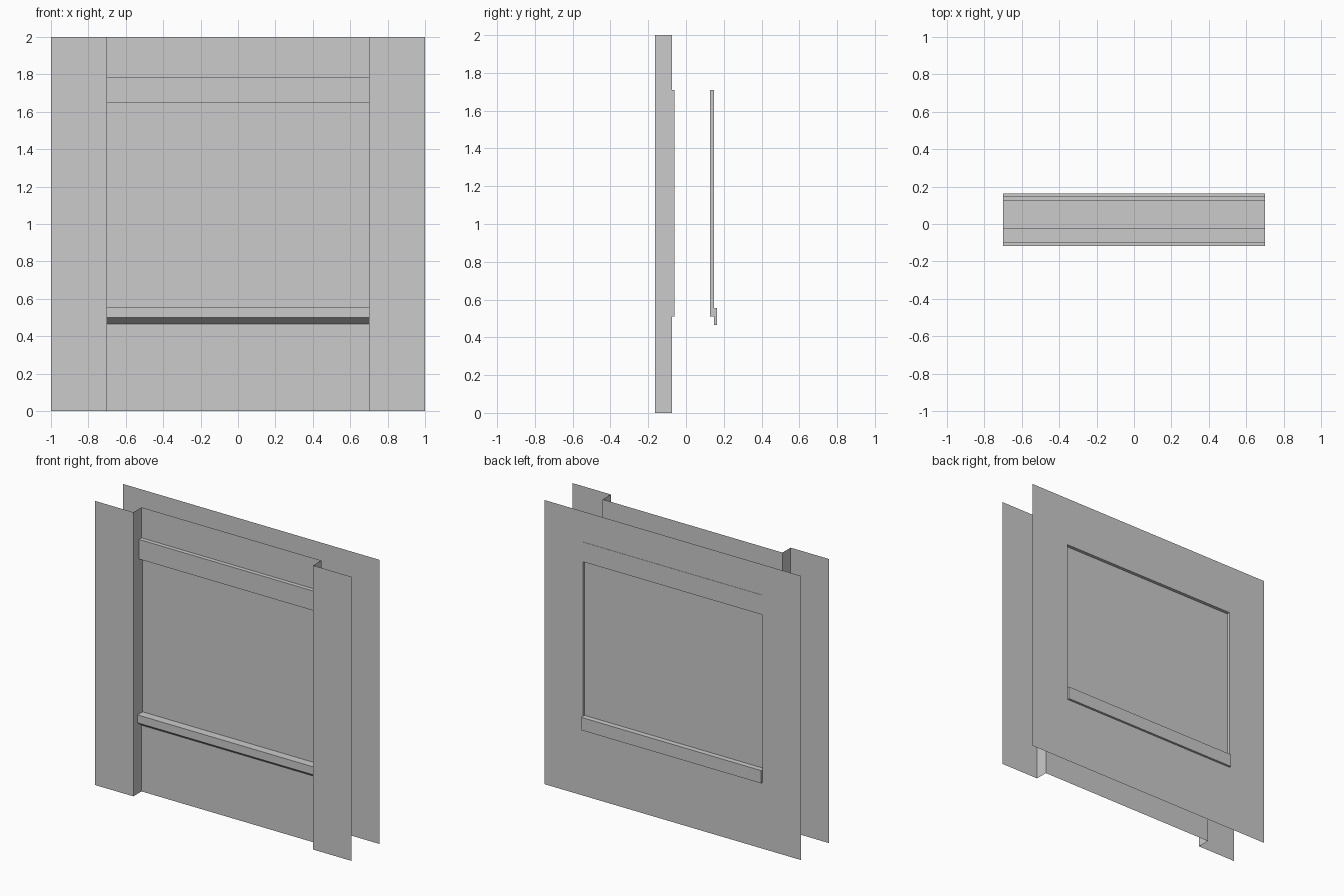
import bpy
import bmesh

if "Cube" in bpy.data.objects:
    bpy.data.objects.remove(bpy.data.objects["Cube"])

# key dimensions
W, H = 1.0, 2.0              # half width and height of wall
R = 0.70                     # half width of recess and window
Z0, Z1 = 0.51, 1.71          # window opening
Y_FRONT, Y_RECESS, Y_BACK = -0.164, -0.073, 0.148
Y_PANE_OUT, Y_PANE_IN = -0.061, 0.127


def make(name, polys):
    """Object from a few polygons, with shared corners welded."""
    bm = bmesh.new()
    for poly in polys:
        bm.faces.new([bm.verts.new(p) for p in poly])
    bmesh.ops.remove_doubles(bm, verts=bm.verts, dist=1e-5)
    me = bpy.data.meshes.new(name)
    bm.to_mesh(me)
    bm.free()
    ob = bpy.data.objects.new(name, me)
    bpy.context.collection.objects.link(ob)
    return ob


def sheet(x0, x1, z0, z1, y, back=False):
    """Upright rectangle facing -y, or +y if back."""
    p = [(x0, y, z0), (x1, y, z0), (x1, y, z1), (x0, y, z1)]
    return p[::-1] if back else p


def tube(profile):
    """Open-ended extrusion across the window of a closed (y, z) profile."""
    return [[(-R, *a), (R, *a), (R, *b), (-R, *b)]
            for a, b in zip(profile, profile[1:] + profile[:1])]


def box(y0, y1, z0, z1):
    return [(y0, z0), (y0, z1), (y1, z1), (y1, z0)]


def side(x, y0, y1, z0, z1):
    """Face looking towards the middle of the wall."""
    p = [(x, y0, z0), (x, y1, z0), (x, y1, z1), (x, y0, z1)]
    return p if x < 0 else p[::-1]


def opening(y0, y1):
    """Four reveal faces lining the window opening."""
    floor = [(-R, y0, Z0), (R, y0, Z0), (R, y1, Z0), (-R, y1, Z0)]
    head = [(x, y, Z1) for x, y, z in reversed(floor)]
    return [side(-R, y0, y1, Z0, Z1), side(R, y0, y1, Z0, Z1), floor, head]


# outer wall: two piers, their reveals and the recessed panel
make("outer_wall", [
    sheet(-W, -R, 0, H, Y_FRONT), sheet(R, W, 0, H, Y_FRONT),
    side(-R, Y_FRONT, Y_RECESS, 0, H), side(R, Y_FRONT, Y_RECESS, 0, H),
    sheet(-R, R, 0, Z0, Y_RECESS), sheet(-R, R, Z1, H, Y_RECESS)])

# inner wall with window hole
make("inner_wall", [
    sheet(-W, -R, 0, H, Y_BACK, True), sheet(R, W, 0, H, Y_BACK, True),
    sheet(-R, R, 0, Z0, Y_BACK, True), sheet(-R, R, Z1, H, Y_BACK, True)])

# linings and panes on both sides
make("outer_reveal", opening(Y_RECESS, Y_PANE_OUT))
make("inner_reveal", opening(Y_PANE_IN, Y_BACK))
make("outer_pane", [sheet(-R, R, Z0, Z1, Y_PANE_OUT)])
make("inner_pane", [sheet(-R, R, Z0, Z1, Y_PANE_IN, True)])

# lintels
make("outer_lintel", tube(box(-0.102, -0.021, 1.647, 1.785)))
make("inner_lintel", tube(box(0.124, 0.150, 1.647, 1.785)))

# sill running through the wall, chamfered under its front edge
sill = tube([(-0.118, 0.50), (-0.118, 0.556), (0.164, 0.556),
             (0.164, 0.466), (Y_RECESS, 0.466)])
for x in (-R, R):
    cap = side(x, Y_BACK, 0.164, 0.466, 0.556)
    sill.append(cap[::-1])
make("window_sill", sill)
